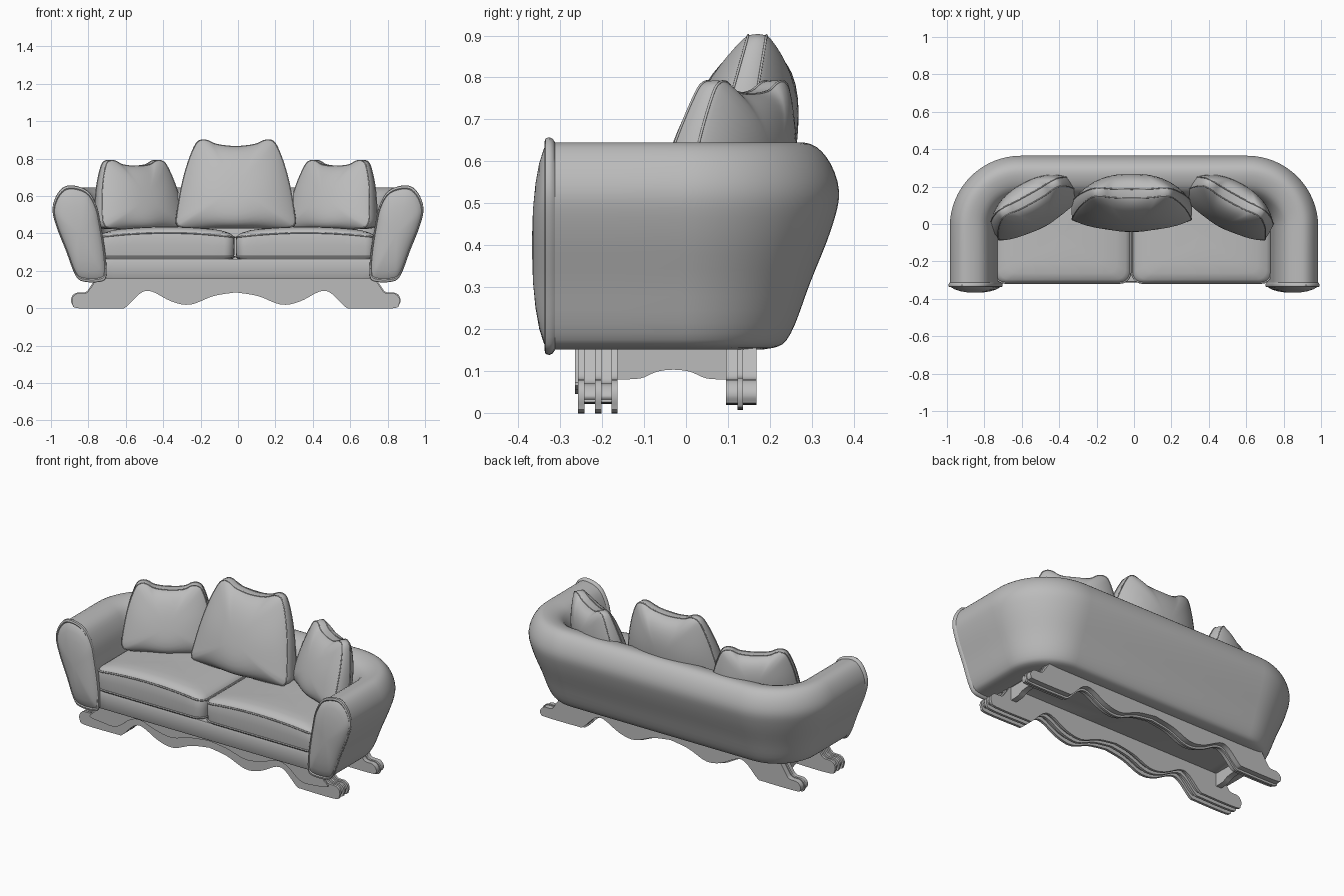
import bpy, bmesh, math
from mathutils import Vector

if "Cube" in bpy.data.objects:
    bpy.data.objects.remove(bpy.data.objects["Cube"])

GREY = bpy.data.materials.new("upholstery_grey")
GREY.diffuse_color = (.5, .5, .5, 1)
GREY.use_nodes = True
GREY.node_tree.nodes["Principled BSDF"].inputs["Base Color"].default_value = GREY.diffuse_color


def smooth(pts, n=5, closed=True):
    """Catmull-Rom refinement of a 2D point list."""
    m, out = len(pts), []
    P = [Vector(p) for p in pts]
    get = (lambda i: P[i % m]) if closed else (lambda i: P[max(0, min(m - 1, i))])
    for i in range(m if closed else m - 1):
        a, b, c, d = get(i - 1), get(i), get(i + 1), get(i + 2)
        for k in range(n):
            t = k / n
            out.append(0.5 * (2 * b + (c - a) * t + (2 * a - 5 * b + 4 * c - d) * t * t
                              + (3 * b - a - 3 * c + d) * t ** 3))
    return out if closed else out + [P[-1]]


def mirrored(half):
    """Half outline starting at x=0 -> closed outline."""
    return half + [(-x, z) for x, z in reversed(half) if abs(x) > 1e-6]


def loft(name, rings, angle=40):
    """Skin a list of closed rings and cap both ends."""
    bm = bmesh.new()
    rows = [[bm.verts.new(p) for p in r] for r in rings]
    n = len(rows[0])
    for a, b in zip(rows, rows[1:]):
        for i in range(n):
            j = (i + 1) % n
            bm.faces.new((a[i], a[j], b[j], b[i]))
    bm.faces.new(rows[0])
    bm.faces.new(rows[-1])
    bmesh.ops.recalc_face_normals(bm, faces=bm.faces)
    me = bpy.data.meshes.new(name)
    bm.to_mesh(me)
    bm.free()
    me.materials.append(GREY)
    ob = bpy.data.objects.new(name, me)
    bpy.context.collection.objects.link(ob)
    bpy.ops.object.select_all(action='DESELECT')
    ob.select_set(True)
    bpy.context.view_layer.objects.active = ob
    bpy.ops.object.shade_smooth_by_angle(angle=math.radians(angle))
    return ob


def piping(name, pts, r=0.005):
    cu = bpy.data.curves.new(name, 'CURVE')
    cu.dimensions = '3D'
    cu.bevel_depth, cu.bevel_resolution = r, 1
    cu.materials.append(GREY)
    sp = cu.splines.new('POLY')
    sp.points.add(len(pts) - 1)
    for q, p in zip(sp.points, pts):
        q.co = (*p, 1)
    sp.use_cyclic_u = True
    bpy.context.collection.objects.link(bpy.data.objects.new(name, cu))


# Arm cross-section, shared by the U-shaped shell and the front panels
ARM = smooth([(.90, .645), (.955, .61), (.985, .53), (.967, .44), (.916, .31), (.870, .19),
              (.828, .155), (.735, .155), (.710, .19), (.716, .30), (.738, .44), (.76, .54), (.81, .62)], 4)

# Back and arms: section swept round a U
path = [((.985, y), (-1, 0)) for y in (-.32, -.17, -.015)]
for k in range(1, 17):
    a = math.pi / 2 * k / 16
    c, s = math.cos(a), math.sin(a)
    path.append(((.605 + .38 * c, -.015 + .38 * s), (-c, -s)))
path += [((-x, y), (-nx, ny)) for (x, y), (nx, ny) in reversed(path)]
loft("back_and_arms", [[(px + nx * (.985 - q.x), py + ny * (.985 - q.x), q.y) for q in ARM]
                       for (px, py), (nx, ny) in path])

# Bulging arm front panels with a raised rim
RIM = [(1, -.312), (1.035, -.318), (1.05, -.326), (1.04, -.335), (.995, -.338), (.97, -.334),
       (.94, -.339), (.8, -.35), (.6, -.359), (.35, -.365), (.1, -.367)]
for sx, side in ((1, "right"), (-1, "left")):
    loft("arm_panel_" + side, [[(sx * (.848 + (q.x - .848) * s), y, .40 + (q.y - .40) * s) for q in ARM]
                               for s, y in RIM])


def rounded_rect(x0, x1, y0, y1, r, n=5):
    out = []
    for cx, cy, a0 in ((x1 - r, y1 - r, 0), (x0 + r, y1 - r, 1), (x0 + r, y0 + r, 2), (x1 - r, y0 + r, 3)):
        for k in range(n + 1):
            a = math.pi / 2 * (a0 + k / n)
            out.append((cx + r * math.cos(a), cy + r * math.sin(a)))
    # subdivide long sides so they can arch
    fine = []
    for i, p in enumerate(out):
        q = out[(i + 1) % len(out)]
        m = max(1, round(math.dist(p, q) / .06))
        fine += [(p[0] + (q[0] - p[0]) * k / m, p[1] + (q[1] - p[1]) * k / m) for k in range(m)]
    return fine


# Seat base
plan = rounded_rect(-.745, .745, -.312, .13, .02)
loft("seat_base", [[(x * s, y * s, z) for x, y in plan]
                   for s, z in ((.985, .158), (1, .165), (1, .25), (.985, .264))])

# Seat cushions with arched top seam and piping
for sx, side in ((1, "right"), (-1, "left")):
    x0, x1 = (-.01, .735) if sx > 0 else (-.745, -.02)
    cx, hw, cy = (x0 + x1) / 2, (x1 - x0) / 2, -.055
    plan = rounded_rect(x0, x1, -.315, .205, .055)

    def ring(s, z, arch):
        return [(cx + (x - cx) * s, cy + (y - cy) * s,
                 z + arch * (1 - ((x - cx) / hw) ** 2)) for x, y in plan]
    rows = [(.97, .262, 0), (.99, .268, 0), (1, .285, 0), (1.003, .33, .01), (1, .376, .024), (.98, .389, .024),
            (.93, .402, .023), (.8, .417, .017), (.6, .427, .01), (.3, .434, .003), (.05, .436, 0)]
    loft("seat_cushion_" + side, [ring(*r) for r in rows])
    piping("cushion_top_piping_" + side, ring(1, .38, .024))
    piping("cushion_bottom_piping_" + side, ring(1, .275, 0))


def pillow(name, half, x, y, rot, lean, bulge, gusset, back=1.3):
    """Soft pillow with a gusset: outline shrinks to a circle in the middle while it bulges."""
    out = smooth(mirrored(half), 4)
    zs = [p.y for p in out]
    z0, z1 = min(zs), max(zs)
    zc = z0 + (z1 - z0) * .45
    mean = sum(math.hypot(p.x, p.y - zc) for p in out) / len(out)
    c, s = math.cos(rot), math.sin(rot)

    def ring(k, sign):
        pts = []
        for p in out:
            f = k * (k * k + (1 - k * k) * mean / math.hypot(p.x, p.y - zc))
            lx, lz = p.x * f, zc + (p.y - zc) * f
            t = (lz - z0) / (z1 - z0)
            b = bulge * (back if sign > 0 else 1)
            h = gusset * (2.2 - 1.2 * t) + b * max(0, 1 - k ** 2.4) ** .85 * (1.1 - .25 * t)
            ly = lean * t + sign * h
            pts.append((x + lx * c - ly * s, y + lx * s + ly * c, lz))
        return pts
    ks = [.03, .12, .25, .37, .5, .62, .73, .82, .9, .96, .988, 1]
    loft(name, [ring(k, -1) for k in ks] + [ring(1.01, 0)] + [ring(k, 1) for k in reversed(ks)], 60)
    piping(name + "_front_piping", ring(1, -1), .003)
    piping(name + "_back_piping", ring(1, 1), .003)


# Back pillows
big = [(0, .865), (.10, .876), (.15, .897), (.185, .899), (.215, .875), (.255, .78), (.29, .65),
       (.315, .50), (.316, .455), (.285, .434), (.15, .43), (0, .43)]
small = [(0, .76), (.08, .767), (.125, .788), (.16, .788), (.188, .76), (.225, .65), (.25, .50),
         (.248, .45), (.22, .43), (.12, .425), (0, .425)]
pillow("centre_pillow", big, -.012, .065, 0, .105, .09, .022)
pillow("left_pillow", small, -.52, .07, math.radians(29), .08, .07, .022)
pillow("right_pillow", small, .497, .07, math.radians(-29), .08, .07, .022)

# Wavy base rails ending in scroll feet
UNDER = [(0, .085), (.12, .065), (.24, .02), (.34, .035), (.45, .09), (.51, .08), (.585, .008), (.63, 0),
         (.84, 0)]
TIP = [(.872, .02), (.874, .055), (.85, .078), (.80, .082), (.775, .11), (.74, .165)]


def rail(name, y0, y1, lift=0, inset=0):
    half = smooth([(x, z + lift) for x, z in UNDER] +
                  [(x - inset, max(z - inset, lift + .01)) for x, z in TIP], 4, False)
    out = mirrored([tuple(p) for p in half])
    loft(name, [[(x - .012, y, z) for x, z in out] for y in (y0, y1)])


rail("front_rail_core", -.25, -.17, .022, .01)
for i, y in enumerate((-.257, -.217, -.178)):
    rail("front_rail_layer_%d" % (i + 1), y, y + .015)
rail("rear_rail_core", .095, .168, .02, .0)
rail("rear_rail_layer", .123, .136, .008, -.004)

# Raised wavy facing on the front rail
wave = smooth([(0, .13), (.12, .115), (.25, .082), (.36, .10), (.46, .132), (.53, .115), (.62, .05),
               (.72, .05), (.80, .065), (.765, .105), (.73, .165)], 4, False)
facing = mirrored([tuple(p) for p in wave])
loft("front_rail_facing", [[(x - .012, y, z) for x, z in facing] for y in (-.265, -.25)])

# Scalloped side rails joining front and rear
scallop = smooth([(-.17, .08), (-.11, .082), (-.07, .098), (-.03, .103), (.01, .098), (.05, .082), (.10, .08)],
                 4, False)
side = [tuple(p) for p in scallop] + [(.10, .165), (-.17, .165)]
for sx, nm in ((1, "right"), (-1, "left")):
    loft("side_rail_" + nm, [[(sx * x - .012, y, z) for y, z in side] for x in (.70, .735)])
